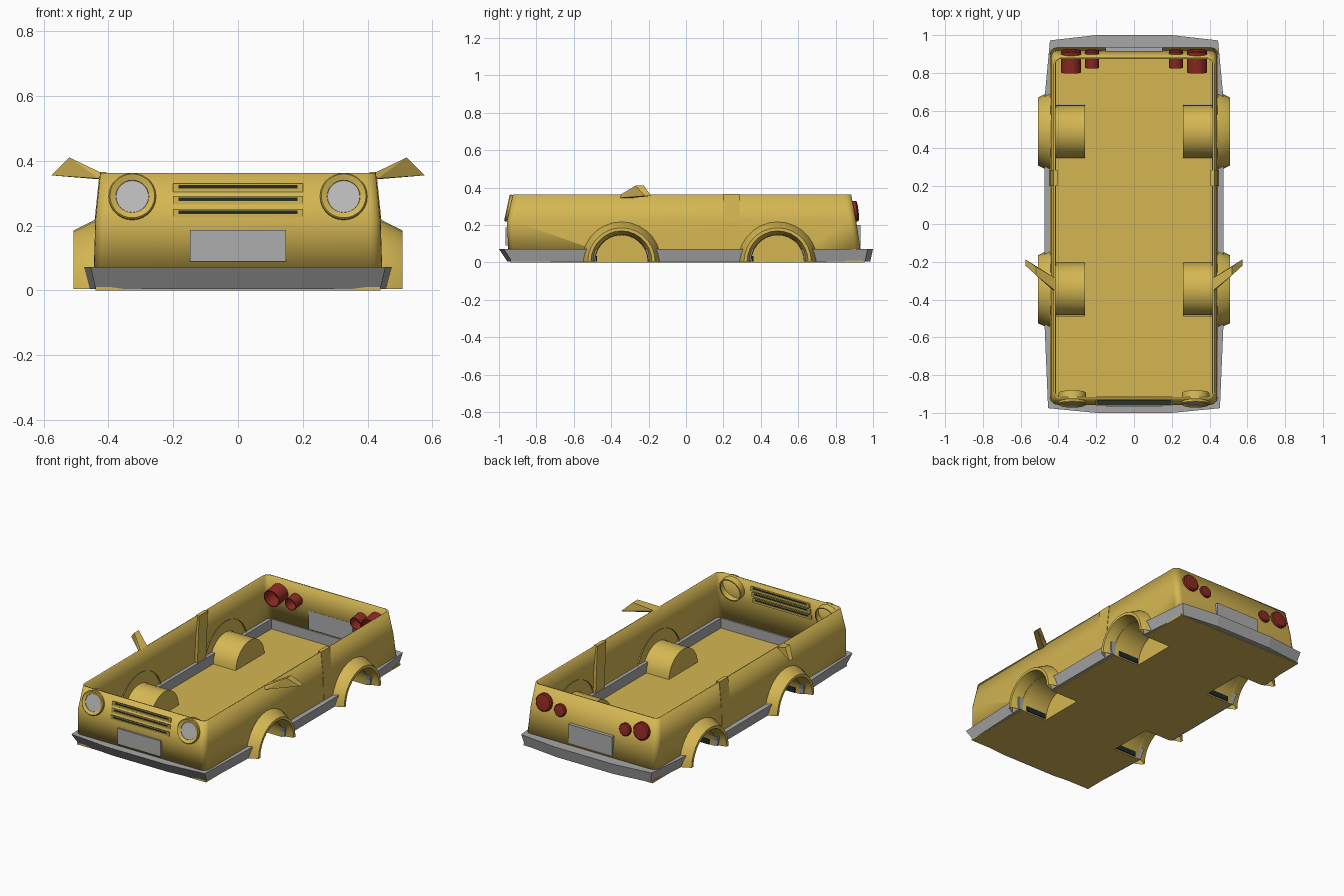
import bpy, bmesh, math
from mathutils import Matrix, Vector

if "Cube" in bpy.data.objects:
    bpy.data.objects.remove(bpy.data.objects["Cube"])


def material(name, rgb):
    m = bpy.data.materials.new(name)
    m.diffuse_color = (*rgb, 1)
    m.use_nodes = True
    m.node_tree.nodes["Principled BSDF"].inputs["Base Color"].default_value = m.diffuse_color
    return m


YELLOW = material("yellow paint", (0.66, 0.47, 0.085))
GREY = material("bumper grey", (0.39, 0.39, 0.39))
PLATE = material("plate grey", (0.42, 0.42, 0.42))
LENS = material("lamp glass", (0.50, 0.50, 0.50))
RED = material("tail red", (0.27, 0.022, 0.016))
DARK = material("dark slot", (0.012, 0.024, 0.028))


def finish(name, bm, mat, smooth=None, recalc=True):
    if recalc:
        bmesh.ops.recalc_face_normals(bm, faces=bm.faces[:])
    me = bpy.data.meshes.new(name)
    bm.to_mesh(me)
    bm.free()
    ob = bpy.data.objects.new(name, me)
    bpy.context.collection.objects.link(ob)
    if mat:
        me.materials.append(mat)
    if smooth:
        bpy.ops.object.select_all(action='DESELECT')
        ob.select_set(True)
        bpy.context.view_layer.objects.active = ob
        bpy.ops.object.shade_smooth_by_angle(angle=math.radians(smooth))
    return ob


def loft(name, rings, mat, closed=False, **kw):
    """Join equal-length closed rings; closed also joins last to first."""
    bm = bmesh.new()
    vs = [[bm.verts.new(p) for p in r] for r in rings]
    n = len(vs[0])
    for k in range(len(vs) if closed else len(vs) - 1):
        a, b = vs[k], vs[(k + 1) % len(vs)]
        for i in range(n):
            j = (i + 1) % n
            bm.faces.new((a[i], a[j], b[j], b[i]))
    return finish(name, bm, mat, **kw)


def hull(name, pts, mat):
    bm = bmesh.new()
    for p in pts:
        bm.verts.new(p)
    bmesh.ops.convex_hull(bm, input=bm.verts[:])
    return finish(name, bm, mat)


def box(name, x0, x1, y0, y1, z0, z1, mat):
    return hull(name, [(x, y, z) for x in (x0, x1) for y in (y0, y1) for z in (z0, z1)], mat)


def lathe(name, prof, mat, matrix, segs=28, half=False, cap_end=False, cap_start=False, smooth=30):
    """Turn (position, radius) pairs about the local x axis."""
    bm = bmesh.new()
    n = segs + 1 if half else segs
    rows = []
    for t, r in prof:
        angs = [i * (math.pi if half else 2 * math.pi) / segs for i in range(n)]
        rows.append([bm.verts.new(matrix @ Vector((t, r * math.cos(a), r * math.sin(a)))) for a in angs])
    for a, b in zip(rows, rows[1:]):
        for i in range(n - 1 if half else n):
            j = (i + 1) % n
            bm.faces.new((a[i], a[j], b[j], b[i]))
    if cap_end:
        bm.faces.new(rows[-1])
    if cap_start:
        bm.faces.new(rows[0])
    return finish(name, bm, mat, smooth)


def rounded(hx, y0, y1, r, z, n=5):
    pts = []
    for cx, cy, a0 in ((hx - r, y0 + r, -90), (hx - r, y1 - r, 0), (r - hx, y1 - r, 90), (r - hx, y0 + r, 180)):
        for i in range(n + 1):
            a = math.radians(a0 + 90 * i / n)
            pts.append((cx + r * math.cos(a), cy + r * math.sin(a), z))
    return pts


# Open body shell
body = loft("body_shell", [rounded(0.445, -0.950, 0.935, 0.035, 0.06),
                           rounded(0.440, -0.957, 0.910, 0.035, 0.22),
                           rounded(0.425, -0.925, 0.883, 0.035, 0.363)],
            YELLOW, recalc=False, smooth=35)
sol = body.modifiers.new("thickness", 'SOLIDIFY')
sol.thickness, sol.offset = 0.010, -1

# Bumper ring all round the base
right = [(0.2, -1.0), (0.455, -0.975), (0.475, -0.5), (0.475, 0.65), (0.445, 0.972), (0.2, 1.0)]
outline = right + [(-x, y) for x, y in reversed(right)]


def bottom(x, y):
    return (x * 0.965, y * 0.955 if y < -0.9 else y * 0.985, 0.004)


def inner(x, y, z):
    return (max(-0.413, min(0.413, x)), max(-0.93, min(0.915, y)), z)


bumper = loft("bumper", [[bottom(x, y) for x, y in outline],
                         [(x, y, 0.072) for x, y in outline],
                         [inner(x, y, 0.072) for x, y in outline],
                         [inner(x, y, 0.004) for x, y in outline]], GREY, closed=True)

# Floor pan
floor = box("floor", -0.44, 0.44, -0.94, 0.955, 0.0, 0.011, YELLOW)

# Wheel arches with inner wells, and the cutters that open the body for them
for side, sx in (("right", 1), ("left", -1)):
    for end, wy in (("front", -0.345), ("rear", 0.49)):
        m = Matrix.Translation((0, wy, 0.005)) @ Matrix.Diagonal((sx, 1, 1, 1))
        lathe(f"{end}_{side}_wheel_arch",
              [(0.425, 0.213), (0.445, 0.211), (0.508, 0.180), (0.508, 0.163),
               (0.43, 0.140), (0.26, 0.140)], YELLOW, m, segs=14, half=True, cap_end=True)
        cut = lathe("wheel_cutter", [(0.262, 0.142), (0.6, 0.142)], None, m, segs=28,
                    cap_start=True, cap_end=True, smooth=None)
        cut.hide_render = True
        cut.display_type = 'WIRE'
        for ob in (body, bumper, floor):
            b = ob.modifiers.new("wheel opening", 'BOOLEAN')
            b.operation, b.object, b.solver = 'DIFFERENCE', cut, 'EXACT'
        # dark liner low in the well
        box(f"{end}_{side}_well_liner", *sorted((sx * 0.27, sx * 0.41)),
            wy - 0.136, wy - 0.130, 0.004, 0.035, DARK)

    # Door pillar
    hull(f"{side}_door_pillar",
         [(sx * x, y, z) for y in (0.20, 0.285)
          for x, z in ((0.418, 0.06), (0.447, 0.06), (0.415, 0.22), (0.442, 0.22), (0.405, 0.366), (0.427, 0.366))],
         YELLOW)

    # Wing mirror
    hull(f"{side}_mirror",
         [(sx * x, y, z) for x, y, z in (
             (0.42, -0.35, 0.362), (0.42, -0.285, 0.362), (0.43, -0.35, 0.345), (0.43, -0.30, 0.343),
             (0.52, -0.27, 0.410), (0.52, -0.225, 0.410), (0.575, -0.22, 0.355), (0.575, -0.187, 0.355))],
         YELLOW)

    # Headlight ring and glass
    m = (Matrix.Translation((sx * 0.326, -0.944, 0.289)) @ Matrix.Rotation(math.radians(-12), 4, 'X')
         @ Matrix.Rotation(math.radians(-90), 4, 'Z'))
    lathe(f"{side}_headlight_ring", [(-0.05, 0.066), (-0.05, 0.073), (0.009, 0.073), (0.014, 0.069),
                                     (0.006, 0.051), (-0.004, 0.051)], YELLOW, m)
    lathe(f"{side}_headlight_glass", [(-0.003, 0.052), (0.004, 0.050)], LENS, m,
          cap_end=True, cap_start=True)

    # Tail lights, hollow towards the inside
    for label, x, z, r, depth in (("large", 0.333, 0.275, 0.053, 0.10), ("small", 0.222, 0.256, 0.038, 0.075)):
        m = (Matrix.Translation((sx * x, 0.902, z)) @ Matrix.Rotation(math.radians(8), 4, 'X')
             @ Matrix.Rotation(math.radians(90), 4, 'Z'))
        lathe(f"{side}_{label}_tail_light",
              [(-0.02, r * 0.9), (-depth, r * 0.9), (-depth, r), (0.012, r), (0.018, r * 0.88), (0.020, r * 0.5)],
              RED, m, cap_end=True, cap_start=True)

# Grille: dark slots with yellow slats
for i, z in enumerate((0.243, 0.283, 0.322)):
    y = -0.957 + (z - 0.22) * 0.224
    box(f"grille_slot_{i}", -0.195, 0.195, y - 0.003, y + 0.016, z - 0.009, z + 0.008, DARK)
    box(f"grille_slat_{i}", -0.20, 0.20, y - 0.008, y + 0.020, z - 0.018, z - 0.006, YELLOW)
    box(f"grille_lip_{i}", -0.20, 0.20, y - 0.006, y + 0.018, z + 0.004, z + 0.008, YELLOW)
    for s in (-1, 1):
        box(f"grille_end_{i}", *sorted((s * 0.183, s * 0.20)), y - 0.006, y + 0.018,
            z - 0.010, z + 0.008, YELLOW)

# Number plates
box("front_plate", -0.148, 0.148, -0.966, -0.950, 0.09, 0.187, PLATE)
box("rear_plate", -0.15, 0.15, 0.902, 0.934, 0.085, 0.20, PLATE)
